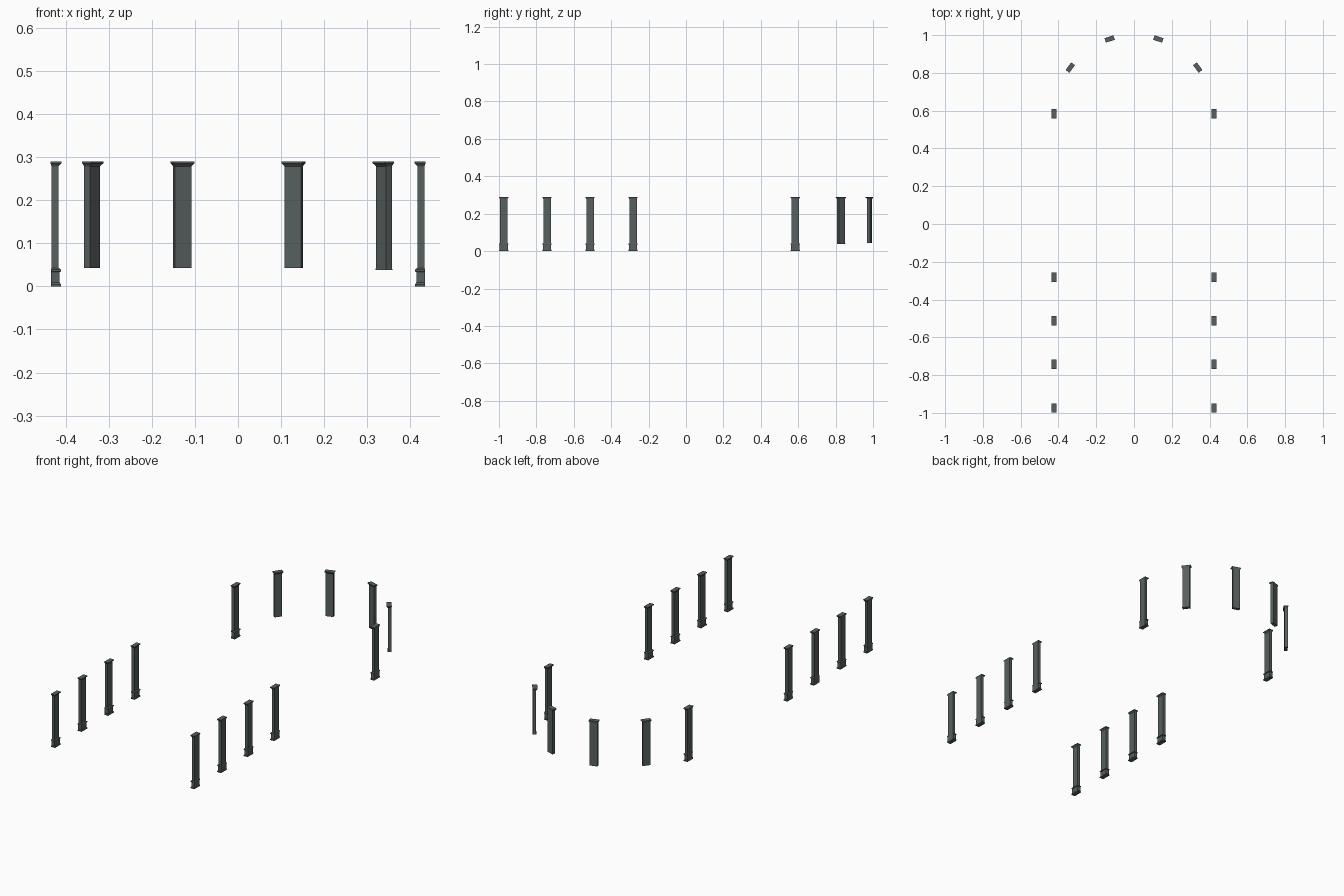
import bpy, math
from mathutils import Matrix

if "Cube" in bpy.data.objects:
    bpy.data.objects.remove(bpy.data.objects["Cube"])

stone = bpy.data.materials.new("dark grey green stone")
stone.diffuse_color = (0.095, 0.118, 0.115, 1)
stone.use_nodes = True
stone.node_tree.nodes["Principled BSDF"].inputs["Base Color"].default_value = stone.diffuse_color

# Sections: height, half width along the wall, inner and outer distance from the axis
BASE = [(0.0, .025, .411, .4345), (.005, .025, .411, .4345), (.009, .022, .4145, .434),
        (.033, .022, .4145, .434), (.035, .025, .411, .4345), (.039, .025, .411, .4345)]
SHAFT = [(.043, .020, .417, .4335), (.279, .020, .417, .4335)]
CAP = [(.281, .021, .4155, .434), (.286, .025, .4105, .4355), (.290, .025, .4105, .4355)]


def pilaster(name, sections, matrix):
    """Stack of rectangular rings facing the axis, closed at both ends."""
    verts, faces = [], []
    for z, w, inner, outer in sections:
        verts += [matrix @ p for p in
                  (Matrix.Translation(q).translation for q in
                   ((inner, -w, z), (outer, -w, z), (outer, w, z), (inner, w, z)))]
    for i in range(len(sections) - 1):
        a = 4 * i
        for k in range(4):
            n = (k + 1) % 4
            faces.append((a + k, a + n, a + n + 4, a + k + 4))
    t = len(verts) - 4
    faces += [(3, 2, 1, 0), (t, t + 1, t + 2, t + 3)]
    mesh = bpy.data.meshes.new(name)
    mesh.from_pydata(verts, [], faces)
    mesh.materials.append(stone)
    obj = bpy.data.objects.new(name, mesh)
    bpy.context.collection.objects.link(obj)


# Straight side walls
for i, y in enumerate((-.974, -.743, -.513, -.283, .584)):
    for side, angle in (("right", 0), ("left", math.pi)):
        m = Matrix.Translation((0, y, 0)) @ Matrix.Rotation(angle, 4, 'Z')
        pilaster(f"{side}_wall_pilaster_{i}", BASE + SHAFT + CAP, m)

# Curved end: shorter pilasters, without the base block
for i, deg in enumerate((36, 72, 108, 144)):
    m = (Matrix.Translation((0, .583, 0)) @ Matrix.Rotation(math.radians(deg), 4, 'Z')
         @ Matrix.Translation((-.006, 0, 0)))
    foot = [(.038, .0215, .4155, .434)] if i == 0 else []
    pilaster(f"apse_pilaster_{i}", foot + SHAFT + CAP, m)
